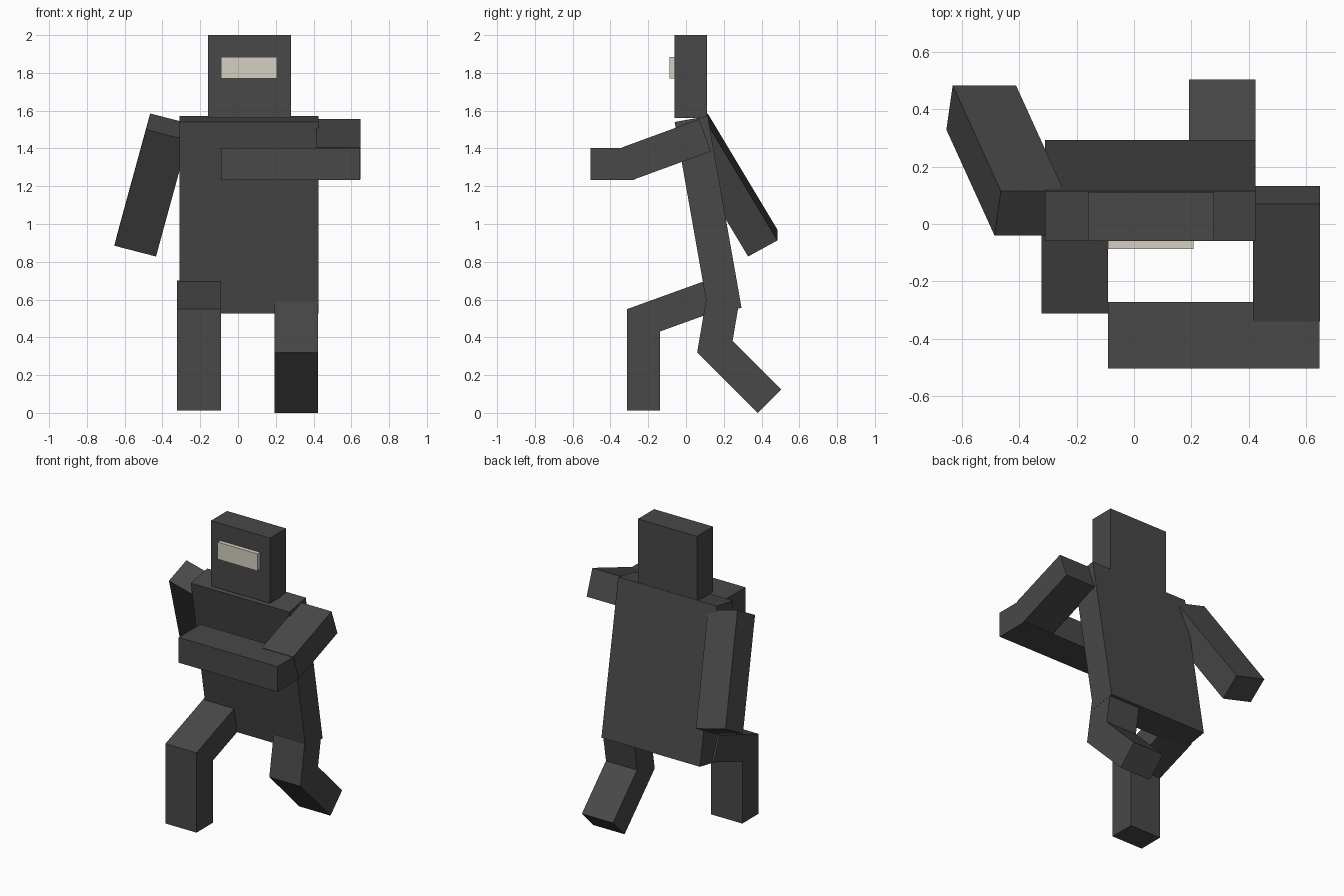
import bpy
import bmesh
from mathutils import Vector

if "Cube" in bpy.data.objects:
    bpy.data.objects.remove(bpy.data.objects["Cube"], do_unlink=True)


def make_material(name, colour):
    mat = bpy.data.materials.new(name)
    mat.use_nodes = True
    mat.diffuse_color = colour
    mat.node_tree.nodes["Principled BSDF"].inputs["Base Color"].default_value = colour
    return mat


charcoal = make_material("charcoal", (0.065, 0.065, 0.065, 1))
cream = make_material("cream", (0.66, 0.63, 0.54, 1))


def slab(name, corner, edges, mat=charcoal):
    """Block spanned by three edge vectors from one corner."""
    bm = bmesh.new()
    bmesh.ops.create_cube(bm, size=1)
    a, b, c = (Vector(e) for e in edges)
    for v in bm.verts:
        s, t, u = (k + 0.5 for k in v.co)
        v.co = Vector(corner) + a * s + b * t + c * u
    bmesh.ops.recalc_face_normals(bm, faces=bm.faces[:])
    mesh = bpy.data.meshes.new(name)
    bm.to_mesh(mesh)
    bm.free()
    mesh.materials.append(mat)
    obj = bpy.data.objects.new(name, mesh)
    bpy.context.collection.objects.link(obj)
    return obj


def limb(name, x0, x1, start, along, across, mat=charcoal):
    """Block running straight in x, with its side outline tilted in y and z."""
    return slab(name, (x0, *start),
                [(x1 - x0, 0, 0), (0, *along), (0, *across)], mat)


# Head and visor
limb("head", -0.16, 0.28, (-0.06, 1.56), (0.172, 0), (0, 0.44))
limb("visor", -0.09, 0.207, (-0.088, 1.77), (0.03, 0), (0, 0.115), cream)

# Torso leaning forward
limb("torso", -0.31, 0.425, (-0.06, 1.54), (0.179, -1.015), (0.175, 0.031))

# Left arm folded across the chest
limb("left_upper_arm", 0.416, 0.649, (0.07, 1.555), (-0.41, -0.15), (0.062, -0.17))
limb("left_forearm", -0.09, 0.647, (-0.505, 1.232), (0.233, 0), (0, 0.17))

# Right arm swung back and outward
slab("right_arm", (-0.465, 0.115, 1.585),
     [(0.221, 0, -0.057), (-0.022, -0.155, -0.085), (-0.168, 0.369, -0.615)])

# Right leg stepping forward
limb("right_thigh", -0.323, -0.091, (0.105, 0.70), (-0.415, -0.15), (0.059, -0.16))
limb("right_shin", -0.323, -0.091, (-0.312, 0.012), (0.174, 0), (0, 0.538))

# Left leg trailing behind
limb("left_thigh", 0.192, 0.424, (0.105, 0.59), (-0.046, -0.27), (0.172, -0.03))
limb("left_shin", 0.192, 0.424, (0.06, 0.32), (0.32, -0.32), (0.124, 0.124))
